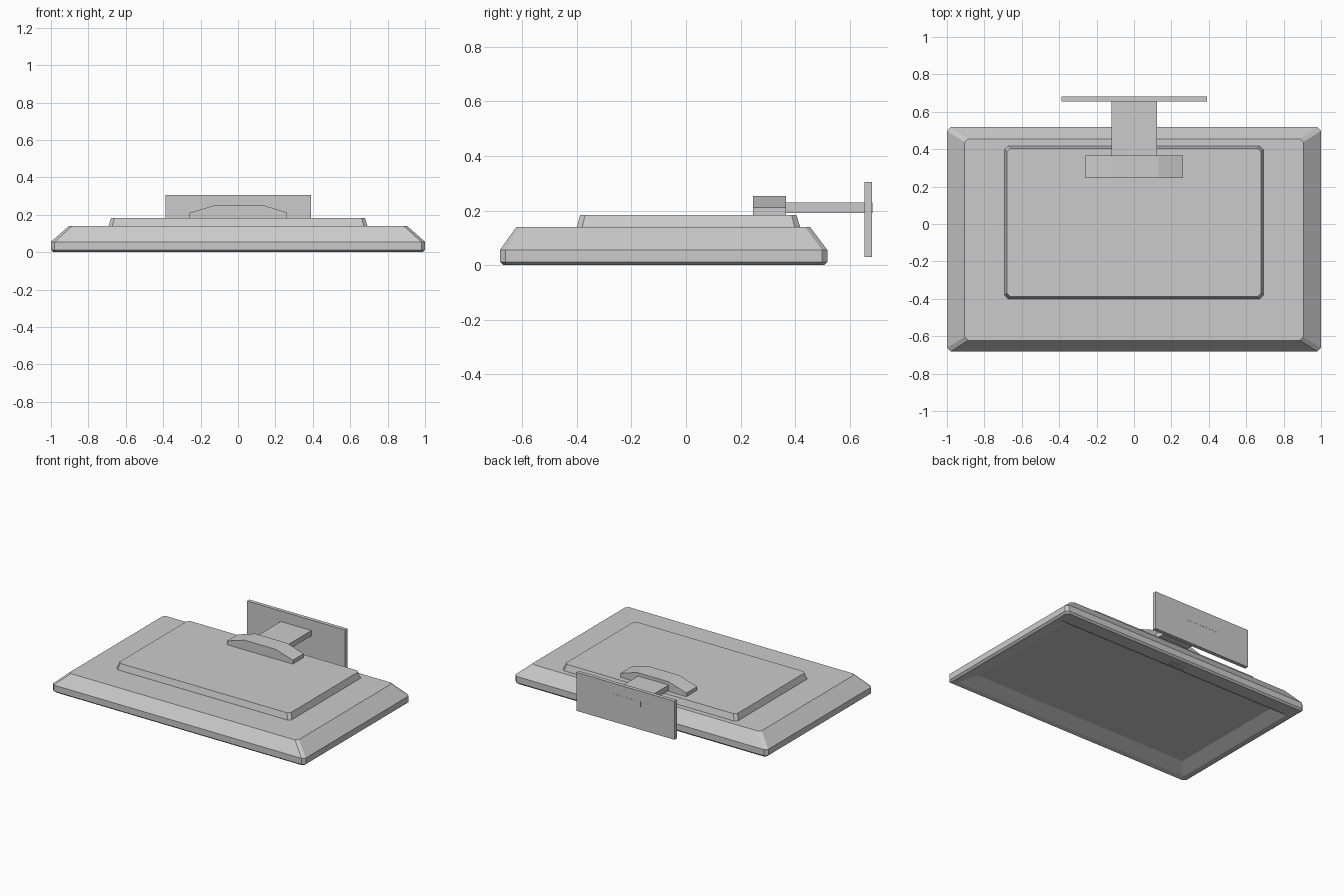
import bpy, bmesh

if "Cube" in bpy.data.objects:
    bpy.data.objects.remove(bpy.data.objects["Cube"])


def finish(bm, name):
    bmesh.ops.recalc_face_normals(bm, faces=bm.faces)
    me = bpy.data.meshes.new(name)
    bm.to_mesh(me)
    bm.free()
    ob = bpy.data.objects.new(name, me)
    bpy.context.collection.objects.link(ob)
    return ob


def loft(name, rings):
    """Skin cut-corner rectangles (half width, y0, y1, z, corner cut), capping both ends."""
    bm = bmesh.new()
    loops = []
    for w, y0, y1, z, c in rings:
        pts = [(-w + c, y0), (w - c, y0), (w, y0 + c), (w, y1 - c),
               (w - c, y1), (-w + c, y1), (-w, y1 - c), (-w, y0 + c)]
        loops.append([bm.verts.new((x, y, z)) for x, y in pts])
    for a, b in zip(loops, loops[1:]):
        for i in range(8):
            j = (i + 1) % 8
            bm.faces.new((a[i], a[j], b[j], b[i]))
    bm.faces.new(loops[0])
    bm.faces.new(loops[-1])
    return finish(bm, name)


def prism(name, profile, y0, y1):
    """Extrude an x-z profile along y."""
    bm = bmesh.new()
    face = bm.faces.new([bm.verts.new((x, y0, z)) for x, z in profile])
    ext = bmesh.ops.extrude_face_region(bm, geom=[face])
    verts = [g for g in ext["geom"] if isinstance(g, bmesh.types.BMVert)]
    bmesh.ops.translate(bm, verts=verts, vec=(0, y1 - y0, 0))
    return finish(bm, name)


def box(name, x0, x1, y0, y1, z0, z1):
    return prism(name, [(x0, z0), (x1, z0), (x1, z1), (x0, z1)], y0, y1)


# Housing: recessed screen, sloped bezel, rim, side wall and chamfered back
loft("screen_housing", [
    (0.86, -0.54, 0.345, 0.045, 0.005),
    (0.95, -0.635, 0.40, 0.006, 0.01),
    (0.985, -0.668, 0.507, 0.0, 0.015),
    (1.0, -0.682, 0.518, 0.012, 0.02),
    (1.0, -0.682, 0.518, 0.056, 0.02),
    (0.905, -0.622, 0.455, 0.14, 0.018),
])

# Raised rear panel
loft("rear_panel", [
    (0.692, -0.40, 0.418, 0.135, 0.02),
    (0.692, -0.40, 0.418, 0.141, 0.02),
    (0.678, -0.388, 0.405, 0.184, 0.018),
])

# Small plate on the bezel
box("bezel_plate", -0.06, 0.06, 0.425, 0.455, -0.0, 0.012)

# Stand: hinge with sloping ends, neck and foot plate
prism("stand_hinge", [(-0.26, 0.18), (0.262, 0.18), (0.262, 0.212),
                      (0.13, 0.253), (-0.12, 0.253), (-0.26, 0.21)], 0.245, 0.367)
box("stand_neck", -0.12, 0.122, 0.36, 0.683, 0.192, 0.23)
box("stand_foot", -0.387, 0.39, 0.655, 0.682, 0.03, 0.305)
